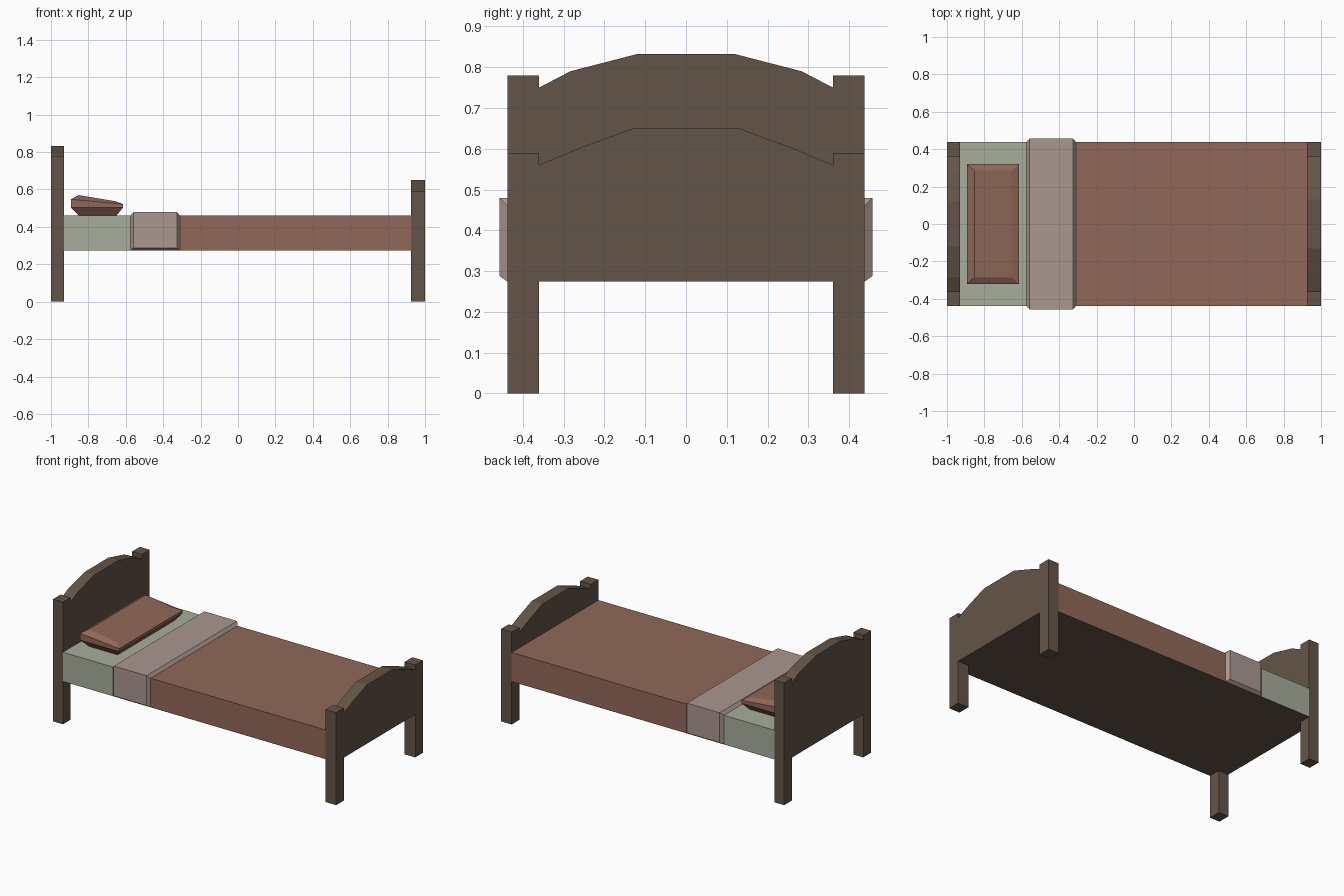
import bpy

if "Cube" in bpy.data.objects:
    bpy.data.objects.remove(bpy.data.objects["Cube"])

def material(name, rgb):
    m = bpy.data.materials.new(name)
    m.diffuse_color = (*rgb, 1)
    m.use_nodes = True
    m.node_tree.nodes["Principled BSDF"].inputs["Base Color"].default_value = m.diffuse_color
    return m

WOOD = material("dark_wood", (0.127, 0.091, 0.065))
RED = material("blanket_red", (0.28, 0.138, 0.10))
PINK = material("fold_pink", (0.41, 0.31, 0.28))
SHEET = material("sheet_green", (0.39, 0.42, 0.33))

def make(name, verts, faces, mat):
    me = bpy.data.meshes.new(name)
    me.from_pydata(verts, [], faces)
    me.materials.append(mat)
    ob = bpy.data.objects.new(name, me)
    bpy.context.collection.objects.link(ob)
    return ob

def bridge(rings, n, closed=True):
    """Quads joining consecutive rings of n points."""
    return [(r * n + i, r * n + (i + 1) % n, (r + 1) * n + (i + 1) % n, (r + 1) * n + i)
            for r in range(rings - 1) for i in range(n if closed else n - 1)]

W = 0.4375      # half width
LEG = 0.36      # inner side of the posts
Z0, Z1 = 0.274, 0.46   # mattress bottom and top

# Head and foot boards: mirrored outline extruded along x
def board(name, x0, x1, post_top, arch):
    half = [(LEG, Z0), (LEG, 0), (W, 0), (W, post_top), (LEG, post_top)] + arch
    outline = half + [(-y, z) for y, z in reversed(half)]
    n = len(outline)
    verts = [(x, y, z) for x in (x0, x1) for y, z in outline]
    faces = [tuple(reversed(range(n))), tuple(range(n, 2 * n))] + bridge(2, n)
    make(name, verts, faces, WOOD)

board("headboard", -1, -0.93, 0.78, [(LEG, 0.75), (0.283, 0.79), (0.12, 0.832)])
board("footboard", 0.925, 1, 0.59, [(LEG, 0.56), (0.26, 0.602), (0.13, 0.65)])

# Mattress and blanket: boxes open at the bottom, closed by the wooden base
def cover(name, x0, x1, mat):
    u = [(-W, Z0), (-W, Z1), (W, Z1), (W, Z0)]
    verts = [(x, y, z) for x in (x0, x1) for y, z in u]
    faces = bridge(2, 4, False) + [(3, 2, 1, 0), (4, 5, 6, 7)]
    make(name, verts, faces, mat)

cover("mattress", -0.93, -0.44, SHEET)
cover("blanket", -0.44, 0.925, RED)
make("bed_base", [(-0.93, -W, Z0), (-0.93, W, Z0), (0.925, W, Z0), (0.925, -W, Z0)],
     [(0, 1, 2, 3)], WOOD)

# Blanket fold: raised band wrapped over the sides with sloping edges
def band(x, y, zb, zt):
    return [(x, -y, zb), (x, -y, zt), (x, y, zt), (x, y, zb)]

fold = (band(-0.575, W, Z0, Z1) + band(-0.558, 0.457, 0.288, 0.479)
        + band(-0.326, 0.457, 0.288, 0.479) + band(-0.31, W, Z0, Z1))
make("blanket_fold", fold,
     bridge(4, 4, False) + [(0, 4, 8, 12), (3, 15, 11, 7)], PINK)

# Pillow: four rectangular rings, thicker towards the headboard
def ring(x0, x1, y, z0, z1):
    return [(x0, -y, z0), (x1, -y, z1), (x1, y, z1), (x0, y, z0)]

pillow = (ring(-0.85, -0.65, 0.285, Z1, Z1) + ring(-0.893, -0.615, 0.32, 0.503, 0.503)
          + ring(-0.893, -0.615, 0.32, 0.547, 0.522) + ring(-0.853, -0.655, 0.285, 0.57, 0.537))
make("pillow", pillow, bridge(4, 4) + [(3, 2, 1, 0), (12, 13, 14, 15)], RED)
